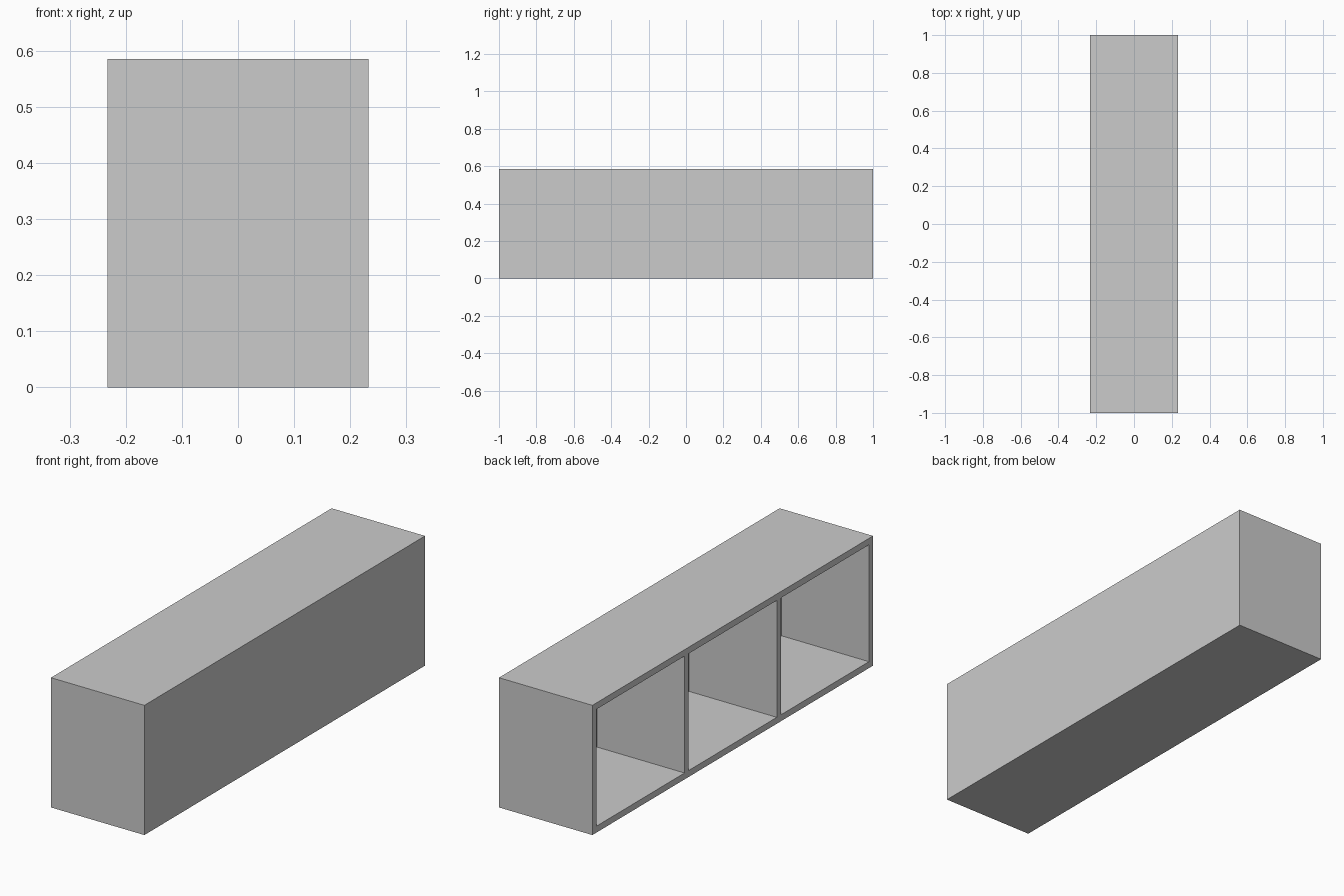
import bpy

if "Cube" in bpy.data.objects:
    bpy.data.objects.remove(bpy.data.objects["Cube"])

W, L, H = 0.466, 2.0, 0.585   # depth (x), length (y), height (z)
T = 0.029                     # board thickness


def board(name, size, centre):
    bpy.ops.mesh.primitive_cube_add(size=1, location=centre)
    ob = bpy.context.object
    ob.name = name
    ob.scale = size
    bpy.ops.object.transform_apply(location=False, rotation=False, scale=True)
    return ob


# Full-length top and bottom
board("bottom_board", (W, L, T), (0, 0, T / 2))
board("top_board", (W, L, T), (0, 0, H - T / 2))

# Two ends and two dividers, evenly spaced
inner_h = H - 2 * T
step = (L - T) / 3
for i, name in enumerate(("front_end", "front_divider", "rear_divider", "rear_end")):
    board(name, (W, T, inner_h), (0, -L / 2 + T / 2 + i * step, H / 2))

# Closed side at +x, one panel filling each bay
for i in range(3):
    y = -L / 2 + T / 2 + (i + 0.5) * step
    board(f"back_panel_{i + 1}", (T, step - T, inner_h), (W / 2 - T / 2, y, H / 2))
